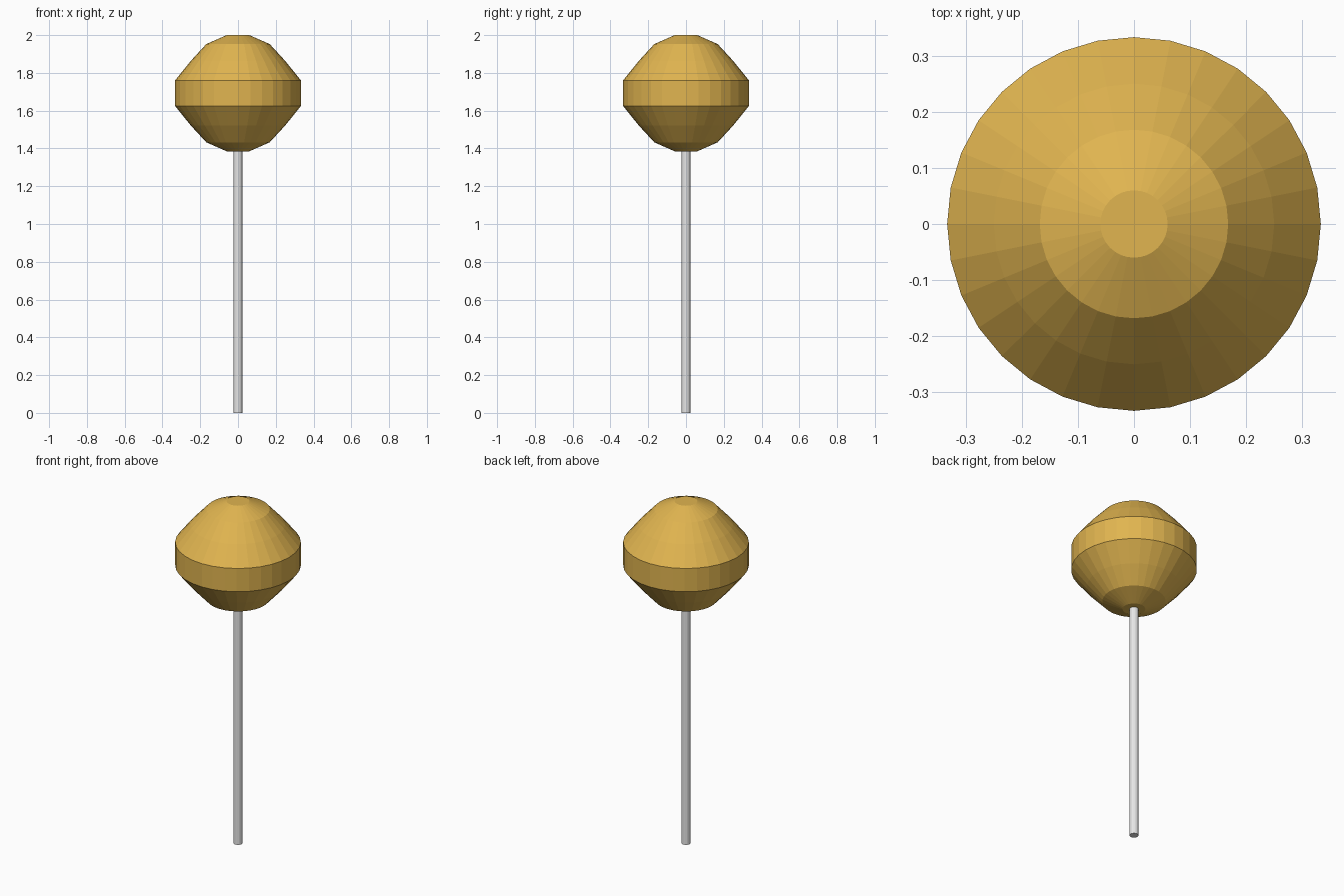
import bpy, bmesh, math

if "Cube" in bpy.data.objects:
    bpy.data.objects.remove(bpy.data.objects["Cube"])


def material(name, rgb):
    m = bpy.data.materials.new(name)
    m.diffuse_color = (*rgb, 1)
    m.use_nodes = True
    m.node_tree.nodes["Principled BSDF"].inputs["Base Color"].default_value = m.diffuse_color
    return m


def lathe(name, profile, sides, mat):
    """Revolve (radius, height) points round z and cap both ends."""
    bm = bmesh.new()
    rings = [[bm.verts.new((r * math.cos(2 * math.pi * i / sides),
                            r * math.sin(2 * math.pi * i / sides), z))
              for i in range(sides)] for r, z in profile]
    for a, b in zip(rings, rings[1:]):
        for i in range(sides):
            j = (i + 1) % sides
            bm.faces.new((a[i], a[j], b[j], b[i]))
    bm.faces.new(rings[0][::-1])
    bm.faces.new(rings[-1])
    mesh = bpy.data.meshes.new(name)
    bm.to_mesh(mesh)
    bm.free()
    mesh.materials.append(mat)
    ob = bpy.data.objects.new(name, mesh)
    bpy.context.collection.objects.link(ob)
    return ob


gold = material("caramel gold", (0.75, 0.46, 0.08))
white = material("paper white", (0.8, 0.8, 0.8))

# Faceted candy ball: profile mirrored about its middle
mid = 1.6925
half = [(0.333, 0.068), (0.25, 0.171), (0.168, 0.26), (0.06, 0.3075)]
profile = [(r, mid - h) for r, h in reversed(half)] + [(r, mid + h) for r, h in half]
lathe("candy_ball", profile, 32, gold)

# Stick
lathe("stick", [(0.024, 0), (0.024, 1.42)], 16, white)
